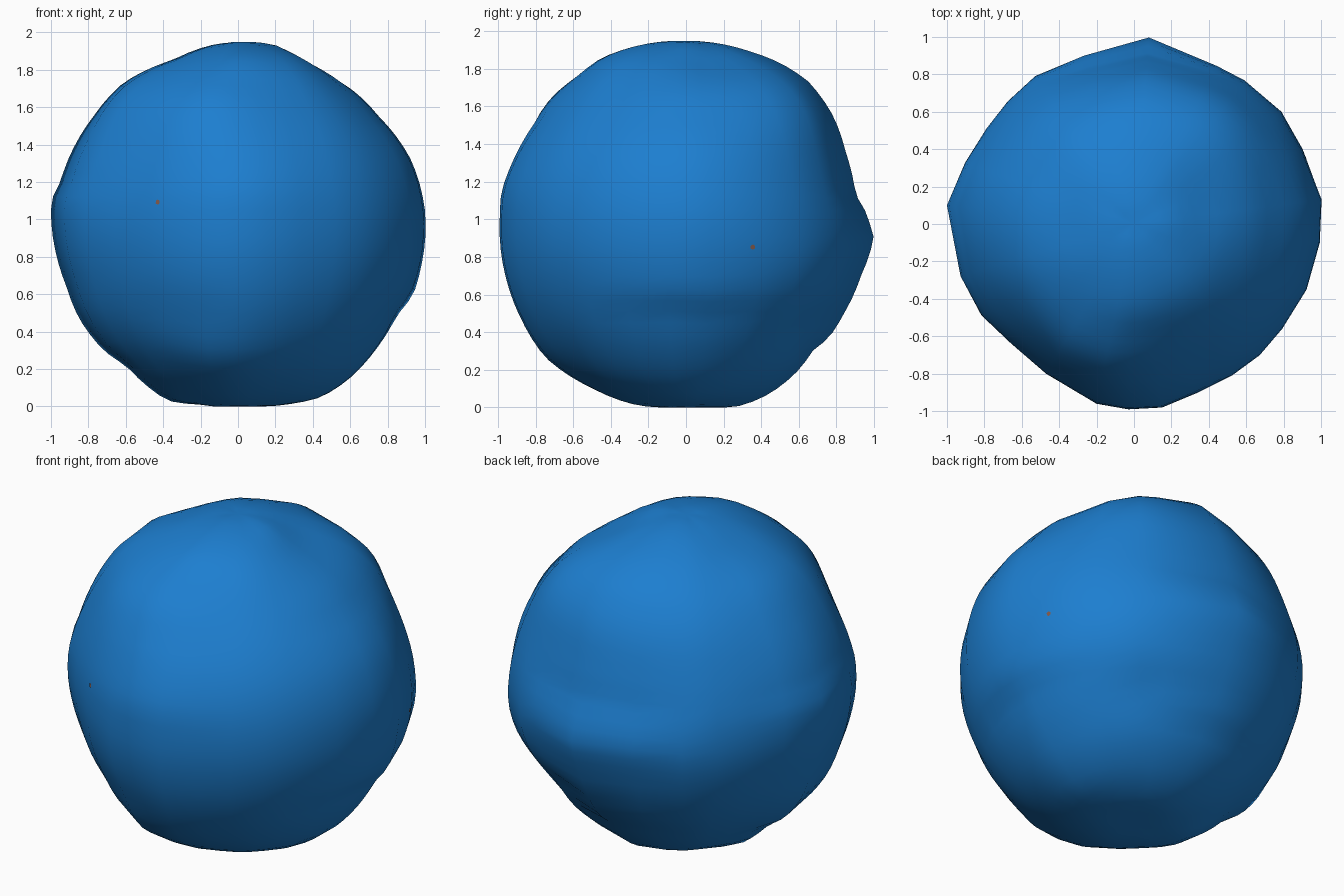
import bpy, bmesh, math
from mathutils import Vector

if "Cube" in bpy.data.objects:
    bpy.data.objects.remove(bpy.data.objects["Cube"])

CZ = 0.98
RINGS = 44

# silhouettes (distance from axis, height), bottom to top, in the four main directions
RIGHT = [(0, 0), (.25, .01), (.45, .05), (.6, .15), (.75, .32), (.85, .49), (.94, .6), (.98, .75),
         (1, 1.05), (.97, 1.2), (.92, 1.33), (.75, 1.55), (.55, 1.74), (.4, 1.84), (.2, 1.94), (0, 1.95)]
LEFT = [(0, 0), (.2, .01), (.38, .03), (.5, .12), (.6, .22), (.72, .3), (.85, .47), (.92, .65),
        (.98, .85), (1, 1.1), (.95, 1.2), (.88, 1.38), (.77, 1.55), (.62, 1.72), (.35, 1.85), (.15, 1.93), (0, 1.95)]
BACK = [(0, 0), (.3, .01), (.42, .06), (.5, .11), (.6, .2), (.68, .31), (.76, .37), (.84, .5), (.93, .7),
        (1, .9), (.95, 1.05), (.9, 1.13), (.85, 1.35), (.78, 1.55), (.65, 1.73), (.5, 1.83), (.35, 1.89), (0, 1.95)]
FRONT = [(0, 0), (.3, .02), (.5, .1), (.75, .27), (.9, .5), (.97, .7), (1, 1), (.99, 1.15),
         (.93, 1.3), (.8, 1.5), (.6, 1.72), (.45, 1.85), (.3, 1.91), (0, 1.95)]

# outline from above; each corner is one column of the mesh
OUTLINE = [(1, .13), (.9, .4), (.79, .6), (.6, .78), (.45, .86), (.08, 1), (-.27, .91), (-.54, .81),
           (-.69, .67), (-.8, .52), (-.91, .33), (-1, .1), (-.93, -.28), (-.82, -.49), (-.66, -.64),
           (-.47, -.8), (-.2, -.96), (-.03, -.99), (.15, -.98), (.34, -.9), (.52, -.81), (.67, -.7),
           (.79, -.56), (.92, -.35), (.99, -.1)]

# soft dents (positive) and bulges (negative): direction, depth, width
DENTS = [((.35, .15, .85), .03, .22), ((.5, .6, .65), -.045, .28), ((.28, -.4, .85), -.015, .22),
         ((-.3, -.68, .63), -.06, .3), ((-.65, -.25, .65), -.02, .25),
         ((.45, .75, -.62), .035, .15), ((.75, .6, -.3), -.02, .25),
         ((-.3, -.8, -.5), .025, .16), ((-.2, -.72, -.7), -.015, .2), ((.9, -.15, -.43), .012, .14)]


def polar(profile):
    return [(math.atan2(z - CZ, r), math.hypot(r, z - CZ)) for r, z in profile]


def sample(table, a):
    for (a0, d0), (a1, d1) in zip(table, table[1:]):
        if a <= a1:
            return d0 + (d1 - d0) * (a - a0) / (a1 - a0)
    return table[-1][1]


def smooth_sample(table, a):
    h = math.pi / 2
    return sum(sample(table, max(-h, min(h, a + .06 * i))) for i in range(-4, 5)) / 9


P = {k: polar(v) for k, v in dict(r=RIGHT, l=LEFT, b=BACK, f=FRONT).items()}


def point(x, y, a):
    n = math.hypot(x, y)
    c, s = x / n, y / n
    sharp = (c * c - s * s) ** 2          # profiles are softened on the diagonals
    d = 0
    for key, wt in (('r' if c > 0 else 'l', c * c), ('b' if s > 0 else 'f', s * s)):
        d += wt * (sharp * sample(P[key], a) + (1 - sharp) * smooth_sample(P[key], a))
    w = math.cos(a)
    d *= 1 + (n - 1) * w ** 2
    u = Vector((c * w, s * w, math.sin(a)))
    for q, depth, width in DENTS:
        d -= depth * math.exp(-((u - Vector(q).normalized()).length / width) ** 2)
    return Vector((0, 0, CZ)) + u * d


def material(name, color):
    mat = bpy.data.materials.new(name)
    mat.diffuse_color = (*color, 1)
    mat.use_nodes = True
    mat.node_tree.nodes["Principled BSDF"].inputs["Base Color"].default_value = mat.diffuse_color
    return mat


def finish(bm, name, mat):
    me = bpy.data.meshes.new(name)
    bm.to_mesh(me)
    bm.free()
    me.materials.append(mat)
    ob = bpy.data.objects.new(name, me)
    bpy.context.collection.objects.link(ob)
    return ob


# boulder body
bm = bmesh.new()
rings = []
for i in range(1, RINGS):
    a = -math.pi / 2 + math.pi * i / RINGS
    rings.append([bm.verts.new(point(x, y, a)) for x, y in OUTLINE])
bottom, top = bm.verts.new((0, 0, 0)), bm.verts.new((0, 0, 1.945))
N = len(OUTLINE)
for j in range(N):
    k = (j + 1) % N
    for lo, hi in zip(rings, rings[1:]):
        bm.faces.new((lo[j], lo[k], hi[k], hi[j]))
    bm.faces.new((bottom, rings[0][k], rings[0][j]))
    bm.faces.new((top, rings[-1][j], rings[-1][k]))
for f in bm.faces:
    f.smooth = True
for v in bm.verts:
    v.co.z = max(v.co.z, 0)
boulder = finish(bm, "boulder", material("blue", (.012, .21, .63)))

# tiny brown specks lying on the surface
bpy.context.view_layer.update()
brown = material("brown", (.22, .1, .07))
for d in ((.93, .36, -.13), (-.46, -.88, .12)):
    u = Vector(d).normalized()
    hit, loc, normal, _ = boulder.ray_cast(Vector((0, 0, CZ)) + u * 3, -u)
    if hit:
        bm = bmesh.new()
        bmesh.ops.create_circle(bm, cap_ends=True, segments=6, radius=.014)
        speck = finish(bm, "speck", brown)
        speck.location = loc + normal * .004
        speck.rotation_euler = normal.to_track_quat('Z', 'Y').to_euler()
